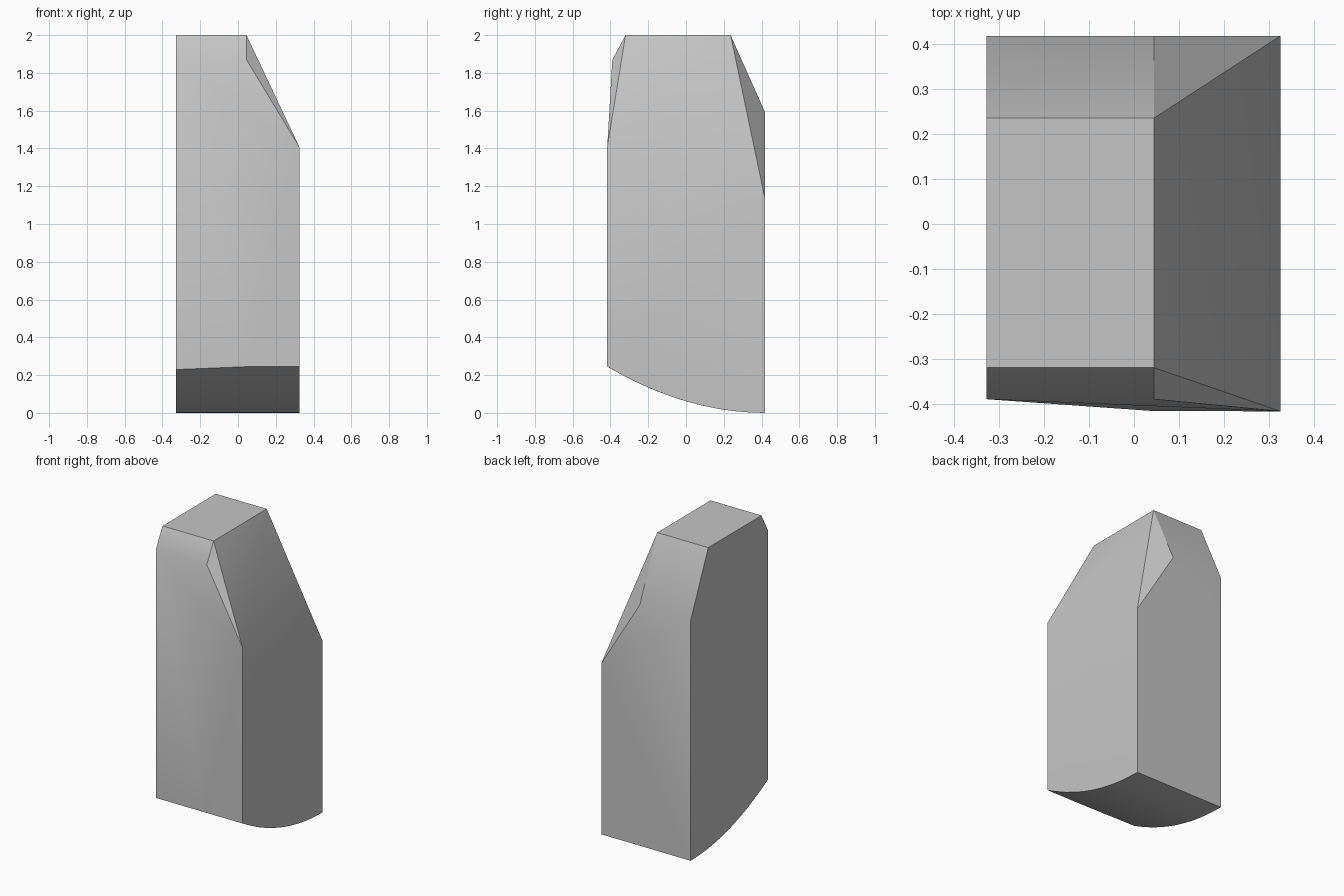
import bpy
import bmesh
import math

cube = bpy.data.objects.get("Cube")
if cube:
    bpy.data.objects.remove(cube, do_unlink=True)

# Single matte grey
grey = bpy.data.materials.new("stone_grey")
grey.use_nodes = True
colour = (0.56, 0.56, 0.56, 1.0)
grey.diffuse_color = colour
bsdf = grey.node_tree.nodes["Principled BSDF"]
bsdf.inputs["Base Color"].default_value = colour
bsdf.inputs["Roughness"].default_value = 0.8

# Main planes of the block
LEFT, RIDGE, RIGHT = -0.328, 0.045, 0.326
FRONT, BACK = -0.417, 0.419
TOP = 2.0


def underside(y):
    """Height of the curved base at depth y."""
    return 0.245 * ((BACK - y) / (BACK - FRONT)) ** 2


points = []

# Flat top, front bevel and back slope share the same width
for x in (LEFT, RIDGE):
    points += [(x, -0.32, TOP), (x, 0.236, TOP), (x, -0.39, 1.87), (x, BACK, 1.59)]

# Shoulder where the sloping side meets the upright side
points += [(RIGHT, FRONT, 1.405), (RIGHT, BACK, 1.13)]

# Curved base, with the front slightly skewed towards one side
STEPS = 10
for x, y_start in ((LEFT, -0.39), (RIGHT, FRONT)):
    for i in range(STEPS + 1):
        y = y_start + (BACK - y_start) * i / STEPS
        points.append((x, y, underside(y)))
points.append((RIDGE, -0.4165, underside(-0.4165)))

# Skin the convex block and merge coplanar triangles
bm = bmesh.new()
for p in points:
    bm.verts.new(p)
hull = bmesh.ops.convex_hull(bm, input=bm.verts)
spare = {v for v in hull["geom_interior"] + hull["geom_unused"]
         if isinstance(v, bmesh.types.BMVert)}
if spare:
    bmesh.ops.delete(bm, geom=list(spare), context="VERTS")
bmesh.ops.dissolve_limit(bm, angle_limit=math.radians(0.1),
                         verts=bm.verts, edges=bm.edges)
bmesh.ops.recalc_face_normals(bm, faces=bm.faces)

mesh = bpy.data.meshes.new("bevelled_block")
bm.to_mesh(mesh)
bm.free()
mesh.materials.append(grey)
block = bpy.data.objects.new("bevelled_block", mesh)
bpy.context.collection.objects.link(block)

# Soft shallow creases, crisp steep ones
bpy.ops.object.select_all(action="DESELECT")
block.select_set(True)
bpy.context.view_layer.objects.active = block
bpy.ops.object.shade_smooth_by_angle(angle=math.radians(30))
